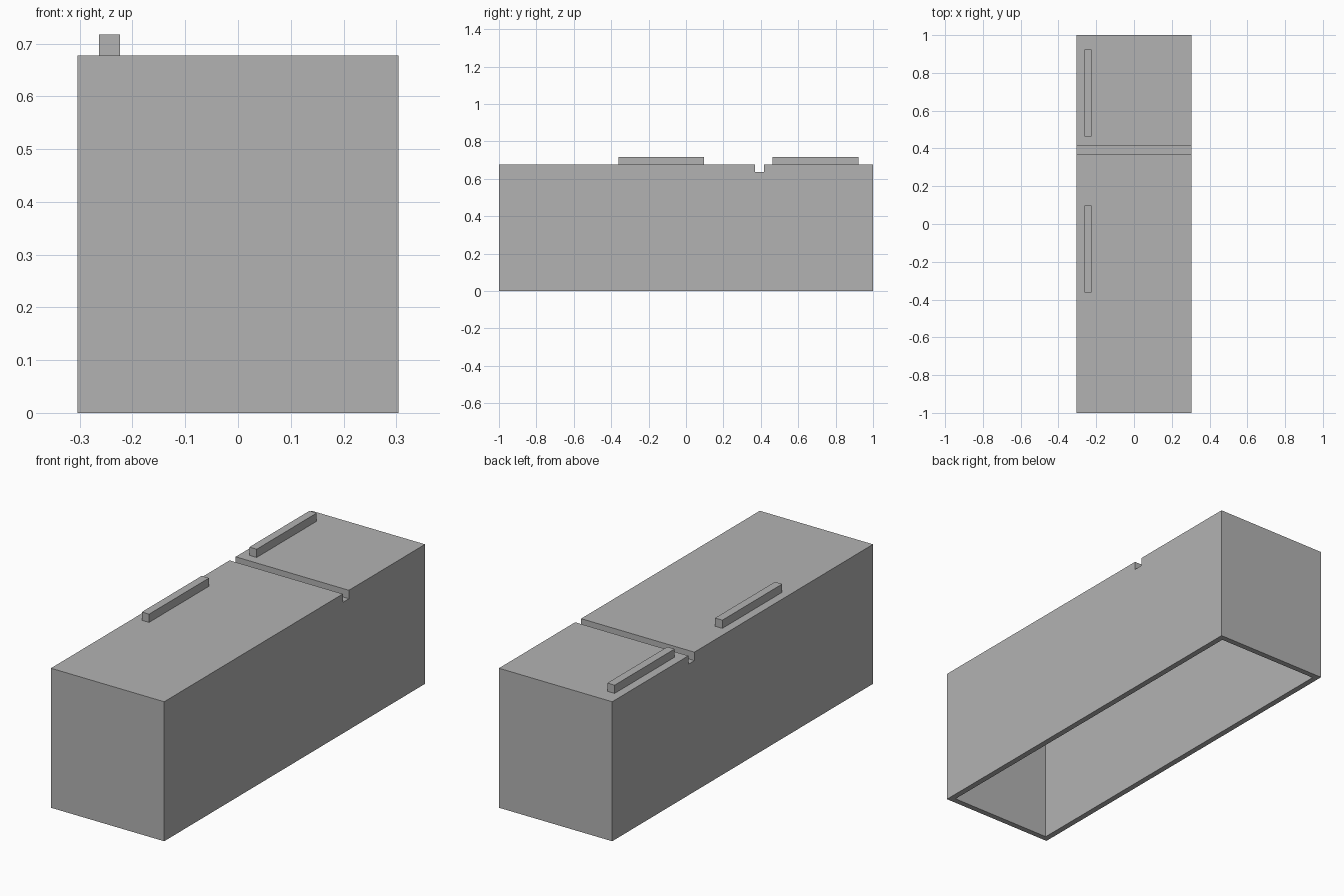
import bpy
import bmesh
from mathutils import Vector

if "Cube" in bpy.data.objects:
    bpy.data.objects.remove(bpy.data.objects["Cube"], do_unlink=True)

HALF_W, TOP, GROOVE_Z = 0.304, 0.677, 0.636
WALL, CAVITY_Z = 0.04, 0.596

# Single plain grey finish
grey = bpy.data.materials.new("grey")
grey.use_nodes = True
colour = (0.45, 0.45, 0.45, 1)
grey.diffuse_color = colour
for node in grey.node_tree.nodes:
    if node.type == "BSDF_PRINCIPLED":
        node.inputs["Base Color"].default_value = colour


def finish(bm, name):
    bmesh.ops.recalc_face_normals(bm, faces=bm.faces)
    mesh = bpy.data.meshes.new(name)
    bm.to_mesh(mesh)
    bm.free()
    mesh.materials.append(grey)
    obj = bpy.data.objects.new(name, mesh)
    bpy.context.scene.collection.objects.link(obj)
    return obj


def extruded_profile(points, x0, x1):
    """Extrude a closed y-z outline from x0 to x1."""
    bm = bmesh.new()
    face = bm.faces.new([bm.verts.new((x0, y, z)) for y, z in points])
    moved = bmesh.ops.extrude_face_region(bm, geom=[face], use_keep_orig=True)
    verts = [g for g in moved["geom"] if isinstance(g, bmesh.types.BMVert)]
    bmesh.ops.translate(bm, verts=verts, vec=(x1 - x0, 0, 0))
    bmesh.ops.recalc_face_normals(bm, faces=bm.faces)
    return bm


# Cabinet with a groove between the two doors
outline = [(-1, 0), (1, 0), (1, TOP), (0.416, TOP), (0.416, GROOVE_Z),
           (0.37, GROOVE_Z), (0.37, TOP), (-1, TOP)]
bm = extruded_profile(outline, -HALF_W, HALF_W)

# Hollow interior, open underneath
base = min(bm.faces, key=lambda f: f.calc_center_median().z)
bmesh.ops.inset_region(bm, faces=[base], thickness=WALL)
inner = bmesh.ops.extrude_discrete_faces(bm, faces=[base])["faces"][0]
bmesh.ops.translate(bm, verts=inner.verts, vec=Vector((0, 0, CAVITY_Z)))
finish(bm, "cabinet")

# Door handles
for name, y0, y1 in (("upper_door_handle", 0.463, 0.923),
                     ("lower_door_handle", -0.362, 0.097)):
    bar = [(y0, TOP), (y1, TOP), (y1, 0.717), (y0, 0.717)]
    finish(extruded_profile(bar, -0.263, -0.224), name)
